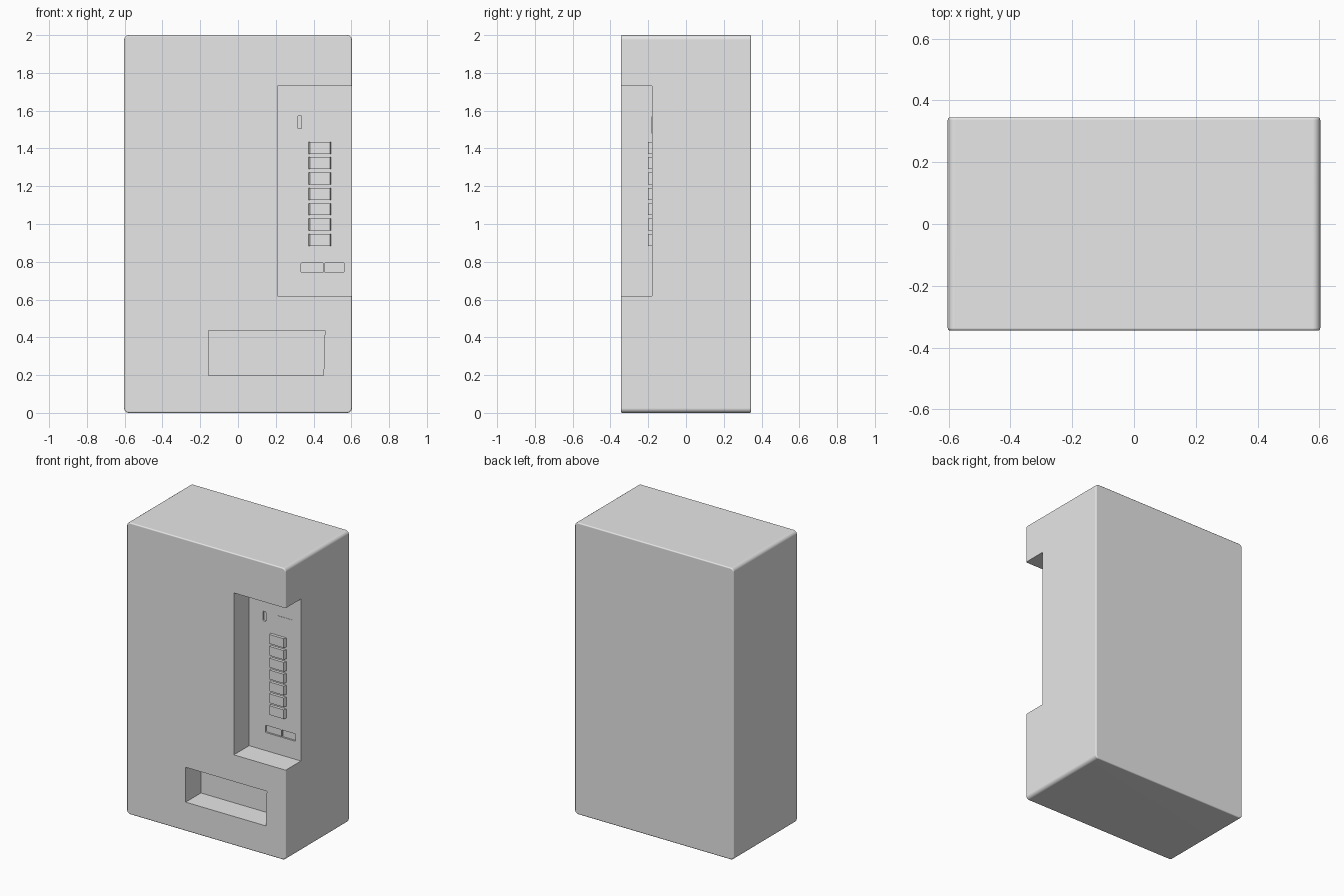
import bpy, bmesh, math

if "Cube" in bpy.data.objects:
    bpy.data.objects.remove(bpy.data.objects["Cube"], do_unlink=True)

GREY = (0.8, 0.8, 0.8, 1)
mat = bpy.data.materials.new("plain grey")
mat.use_nodes = True
mat.diffuse_color = GREY
mat.node_tree.nodes["Principled BSDF"].inputs["Base Color"].default_value = GREY

FRONT, BACK, PANEL = -0.345, 0.345, -0.18


def prism(name, outline, y0, y1):
    """Extrude an (x, z) outline from y0 to y1."""
    bm = bmesh.new()
    face = bm.faces.new([bm.verts.new((x, y0, z)) for x, z in outline])
    ext = bmesh.ops.extrude_face_region(bm, geom=[face])["geom"]
    for v in ext:
        if isinstance(v, bmesh.types.BMVert):
            v.co.y = y1
    bmesh.ops.recalc_face_normals(bm, faces=bm.faces[:])
    mesh = bpy.data.meshes.new(name)
    bm.to_mesh(mesh)
    bm.free()
    mesh.materials.append(mat)
    obj = bpy.data.objects.new(name, mesh)
    bpy.context.collection.objects.link(obj)
    return obj


def rounded(x0, x1, z0, z1, r=0.0, steps=4):
    """Outline of a rectangle with rounded corners."""
    if r == 0:
        return [(x0, z0), (x1, z0), (x1, z1), (x0, z1)]
    corners = [(x1 - r, z1 - r), (x0 + r, z1 - r), (x0 + r, z0 + r), (x1 - r, z0 + r)]
    pts = []
    for i, (cx, cz) in enumerate(corners):
        for s in range(steps + 1):
            a = math.pi / 2 * (i + s / steps)
            pts.append((cx + r * math.cos(a), cz + r * math.sin(a)))
    return pts


def activate(obj):
    bpy.ops.object.select_all(action='DESELECT')
    obj.select_set(True)
    bpy.context.view_layer.objects.active = obj


def cut(target, outline, y0, y1):
    cutter = prism("cutter", outline, y0, y1)
    cutter.hide_render = True
    mod = target.modifiers.new("cut", 'BOOLEAN')
    mod.operation, mod.solver, mod.object = 'DIFFERENCE', 'EXACT', cutter
    activate(target)
    bpy.ops.object.modifier_apply(modifier=mod.name)
    bpy.data.objects.remove(cutter, do_unlink=True)


# Cabinet with softened rims
cabinet = prism("cabinet", rounded(-0.603, 0.603, 0, 2, 0.025), FRONT, BACK)
rim = cabinet.modifiers.new("rim", 'BEVEL')
rim.width, rim.segments = 0.008, 3
rim.limit_method, rim.angle_limit = 'ANGLE', math.radians(60)
activate(cabinet)
bpy.ops.object.modifier_apply(modifier=rim.name)

# Control recess, open to the side
cut(cabinet, rounded(0.21, 0.7, 0.62, 1.73), FRONT - 0.1, PANEL)
# Delivery tray opening
cut(cabinet, [(-0.155, 0.198), (0.453, 0.198), (0.46, 0.437), (-0.155, 0.437)],
    FRONT - 0.1, PANEL)
# Coin slot and two return pockets
cut(cabinet, rounded(0.316, 0.337, 1.505, 1.572, 0.006), PANEL - 0.05, PANEL + 0.012)
for x0, x1 in ((0.334, 0.452), (0.459, 0.562)):
    cut(cabinet, rounded(x0, x1, 0.744, 0.794, 0.005), PANEL - 0.05, PANEL + 0.012)

activate(cabinet)
bpy.ops.object.shade_smooth_by_angle(angle=math.radians(35))
weighted = cabinet.modifiers.new("weighted", 'WEIGHTED_NORMAL')
weighted.keep_sharp = True

# Thin note plate beside the coin slot
prism("note_plate", rounded(0.42, 0.54, 1.48, 1.57), PANEL - 0.002, PANEL + 0.005)

# Column of selection buttons with chamfered sides
for i in range(7):
    z = 0.884 + i * 0.0813
    button = prism(f"button_{i + 1}", rounded(0.371, 0.495, z, z + 0.063),
                   PANEL - 0.02, PANEL + 0.005)
    for v in button.data.vertices:
        if v.co.y < PANEL:
            v.co.x += 0.009 if v.co.x < 0.43 else -0.009
